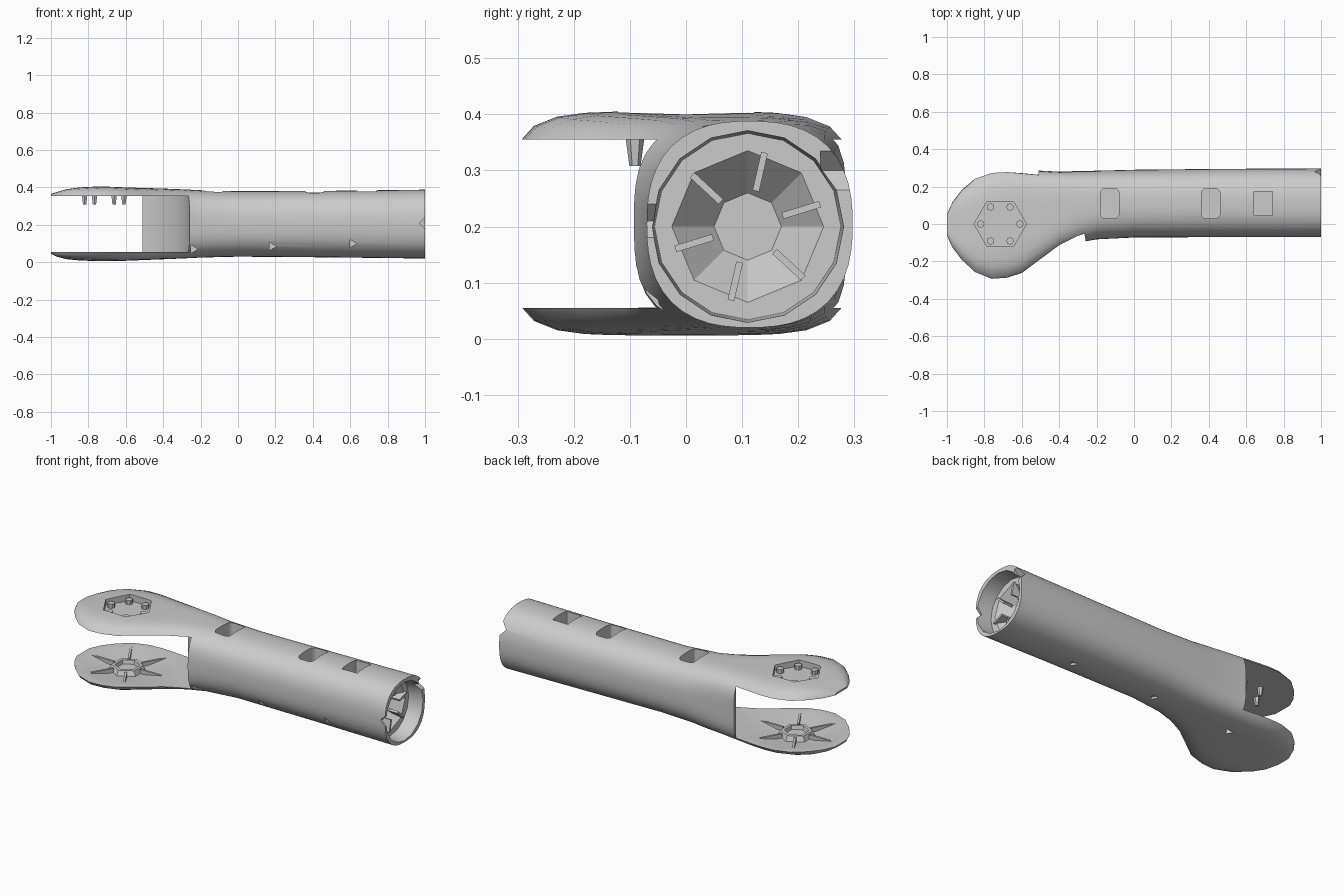
import bpy, bmesh, math
from mathutils import Matrix, Vector

cube = bpy.data.objects.get("Cube")
if cube:
    bpy.data.objects.remove(cube, do_unlink=True)

grey = bpy.data.materials.new("light_grey")
grey.use_nodes = True
grey.diffuse_color = (0.6, 0.6, 0.6, 1)
grey.node_tree.nodes["Principled BSDF"].inputs["Base Color"].default_value = (0.6, 0.6, 0.6, 1)

JOINT = Vector((-0.715, 0, 0))
AXIS_Y, AXIS_Z = 0.11, 0.2


def make_object(name, bm):
    bmesh.ops.recalc_face_normals(bm, faces=bm.faces)
    mesh = bpy.data.meshes.new(name)
    bm.to_mesh(mesh)
    bm.free()
    mesh.materials.append(grey)
    obj = bpy.data.objects.new(name, mesh)
    bpy.context.collection.objects.link(obj)
    return obj


def activate(obj):
    bpy.ops.object.select_all(action='DESELECT')
    obj.select_set(True)
    bpy.context.view_layer.objects.active = obj


def frustum(name, r1, r2, start, end, sides=24, turn=0):
    """Cone or cylinder running from start to end."""
    start, end = Vector(start), Vector(end)
    axis = end - start
    bm = bmesh.new()
    place = Matrix.Translation((start + end) / 2) @ axis.to_track_quat('Z', 'Y').to_matrix().to_4x4()
    bmesh.ops.create_cone(bm, cap_ends=True, segments=sides, radius1=r1, radius2=r2,
                          depth=axis.length, matrix=place @ Matrix.Rotation(turn, 4, 'Z'))
    return make_object(name, bm)


def prism(name, outline, z0, z1):
    bm = bmesh.new()
    face = bm.faces.new([bm.verts.new((x, y, z0)) for x, y in outline])
    top = bmesh.ops.extrude_face_region(bm, geom=[face])["geom"]
    bmesh.ops.translate(bm, vec=(0, 0, z1 - z0),
                        verts=[v for v in top if isinstance(v, bmesh.types.BMVert)])
    return make_object(name, bm)


def rounded_box(cx, cy, w, h, r):
    pts = []
    for k, (sx, sy) in enumerate([(1, 1), (-1, 1), (-1, -1), (1, -1)]):
        for j in range(4):
            a = math.pi / 2 * (k + j / 3)
            pts.append((cx + sx * (w / 2 - r) + r * math.cos(a),
                        cy + sy * (h / 2 - r) + r * math.sin(a)))
    return pts


def cut(target, cutter):
    mod = target.modifiers.new("cut", 'BOOLEAN')
    mod.operation = 'DIFFERENCE'
    mod.solver = 'EXACT'
    mod.object = cutter
    activate(target)
    bpy.ops.object.modifier_apply(modifier=mod.name)
    bpy.data.objects.remove(cutter, do_unlink=True)


# Arm shell: x, y range, z range, squareness of each section
sections = [
    (-1.0, -0.07, 0.06, 0.045, 0.365, 8), (-0.97, -0.14, 0.13, 0.03, 0.375, 6),
    (-0.92, -0.21, 0.2, 0.017, 0.39, 5), (-0.85, -0.275, 0.26, 0.01, 0.4, 5),
    (-0.76, -0.31, 0.29, 0.006, 0.405, 5), (-0.68, -0.305, 0.295, 0.006, 0.404, 5),
    (-0.6, -0.28, 0.29, 0.008, 0.4, 5), (-0.5, -0.21, 0.285, 0.012, 0.397, 4.5),
    (-0.4, -0.14, 0.28, 0.016, 0.394, 4), (-0.3, -0.1, 0.283, 0.02, 0.39, 3.3),
    (-0.2, -0.082, 0.285, 0.025, 0.385, 2.8), (0, -0.072, 0.29, 0.03, 0.38, 2.5),
    (0.5, -0.07, 0.295, 0.026, 0.382, 2.5), (1.0, -0.07, 0.297, 0.02, 0.388, 2.5),
]
COUNT = 48
bm = bmesh.new()
rings = []
for x, y0, y1, z0, z1, n in sections:
    ring = []
    for i in range(COUNT):
        a = math.tau * i / COUNT
        c, s = math.cos(a), math.sin(a)
        k = (abs(c) ** n + abs(s) ** n) ** (-1 / n)
        ring.append(bm.verts.new((x, (y0 + y1) / 2 + (y1 - y0) / 2 * c * k,
                                  (z0 + z1) / 2 + (z1 - z0) / 2 * s * k)))
    rings.append(ring)
for a, b in zip(rings, rings[1:]):
    for i in range(COUNT):
        j = (i + 1) % COUNT
        bm.faces.new((a[i], a[j], b[j], b[i]))
bm.faces.new(rings[0])
bm.faces.new(rings[-1])
arm = make_object("arm_shell", bm)

# Fork opening with a concave back wall
cut(arm, prism("fork_opening", [(-1.2, -0.5), (-0.26, -0.5), (-0.26, -0.08), (-0.275, 0),
                                (-0.31, 0.09), (-0.37, 0.17), (-0.44, 0.23), (-0.51, 0.265),
                                (-0.51, 0.5), (-1.2, 0.5)], 0.055, 0.355))

# Dished lower plate and hexagonal pocket in the upper plate
cut(arm, frustum("lower_dish", 0.11, 0.25, JOINT + Vector((0, 0, 0.028)),
                 JOINT + Vector((0, 0, 0.058)), 12))
cut(arm, frustum("upper_pocket", 0.14, 0.14, JOINT + Vector((0, 0, 0.366)),
                 JOINT + Vector((0, 0, 0.45)), 6, math.pi / 6))

# Windows along the top
for x, height, radius in [(-0.13, 0.16, 0.025), (0.41, 0.16, 0.025), (0.69, 0.13, 0.004)]:
    cut(arm, prism("window", rounded_box(x, AXIS_Y, 0.1, height, radius), 0.26, 0.5))

# Open tube end
cut(arm, frustum("end_bore", 0.166, 0.172, (0.91, AXIS_Y, AXIS_Z), (1.02, AXIS_Y, AXIS_Z), 16))
cut(arm, frustum("end_cone", 0.06, 0.14, (0.83, AXIS_Y, AXIS_Z), (0.915, AXIS_Y, AXIS_Z), 8))
for y, z, r in [(0.28, 0.3, 0.035), (-0.06, 0.21, 0.03)]:
    cut(arm, frustum("rim_notch", r, r, (1.0, y - 0.04, z), (1.0, y + 0.04, z), 4))

# Small triangular drain holes on the front and the underside
for x, z in [(-0.24, 0.07), (0.18, 0.085), (0.61, 0.1)]:
    cut(arm, frustum("front_hole", 0.025, 0.025, (x, -0.2, z), (x, 0.02, z), 3, math.pi / 2))
for x in (-0.55, -0.05, 0.49):
    cut(arm, frustum("bottom_hole", 0.025, 0.025, (x, 0.1, -0.1), (x, 0.1, 0.04), 3))

activate(arm)
bpy.ops.object.shade_smooth_by_angle(angle=math.radians(30))

# Bolt ring through the upper plate
for i in range(6):
    a = math.tau * i / 6
    p = JOINT + Vector((math.cos(a), math.sin(a), 0)) * 0.105
    frustum("bolt_head", 0.02, 0.02, p + Vector((0, 0, 0.355)), p + Vector((0, 0, 0.39)), 8)
    frustum("bolt_shank", 0.01, 0.017, p + Vector((0, 0, 0.308)), p + Vector((0, 0, 0.36)), 6)

# Hexagonal hub and radial ribs on the lower plate
hub = frustum("lower_hub", 0.1, 0.085, JOINT + Vector((0, 0, 0.025)), JOINT + Vector((0, 0, 0.056)), 6)
cut(hub, frustum("hub_recess", 0.06, 0.07, JOINT + Vector((0, 0, 0.035)), JOINT + Vector((0, 0, 0.07)), 6))


def rib(name, centre, size, rotation):
    bm = bmesh.new()
    bmesh.ops.create_cube(bm, size=1, matrix=Matrix.Translation(centre) @ rotation
                          @ Matrix.Diagonal((*size, 1)))
    return make_object(name, bm)


for i in range(6):
    a = math.tau * i / 6
    d = Vector((math.cos(a), math.sin(a), 0))
    rib("lower_rib", JOINT + d * 0.16 + Vector((0, 0, 0.042)), (0.15, 0.012, 0.024),
        Matrix.Rotation(a, 4, 'Z'))

# Fins inside the tube end
for i in range(6):
    a = math.tau * i / 6 + 0.3
    centre = Vector((0.895, AXIS_Y + 0.1 * math.cos(a), AXIS_Z + 0.1 * math.sin(a)))
    rib("end_fin", centre, (0.06, 0.07, 0.012), Matrix.Rotation(a, 4, 'X'))
